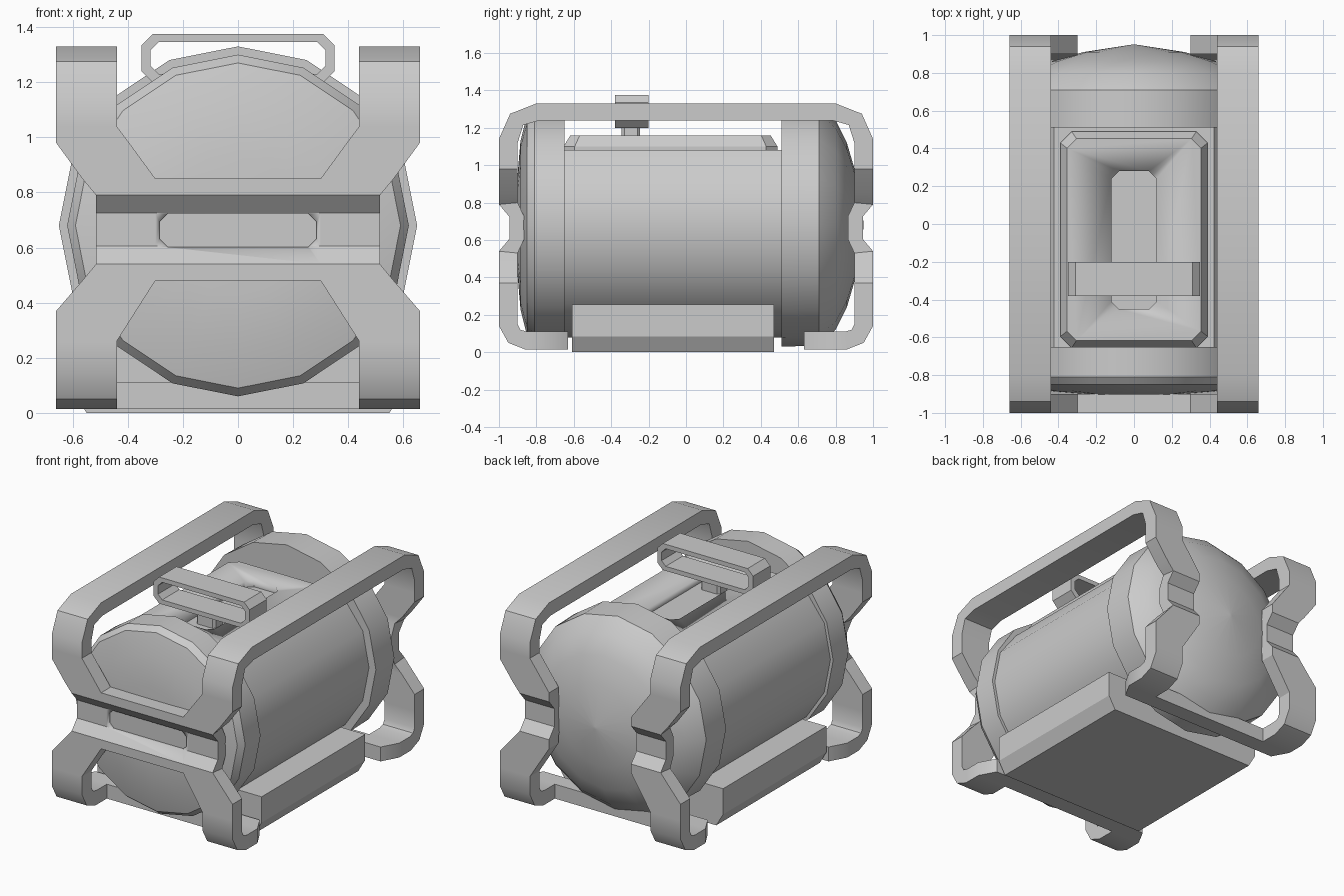
import bpy, bmesh, math
from mathutils import Vector

cube = bpy.data.objects.get("Cube")
if cube:
    bpy.data.objects.remove(cube, do_unlink=True)

grey = bpy.data.materials.new("plain grey")
grey.use_nodes = True
COLOUR = (0.6, 0.6, 0.6, 1)
grey.diffuse_color = COLOUR
grey.node_tree.nodes["Principled BSDF"].inputs["Base Color"].default_value = COLOUR


def loft(name, loops, cap=True, closed=False):
    """Skin a row of equal-sized point loops."""
    bm = bmesh.new()
    rows = [[bm.verts.new(p) for p in loop] for loop in loops]
    pairs = list(zip(rows, rows[1:])) + ([(rows[-1], rows[0])] if closed else [])
    for a, b in pairs:
        n = len(a)
        for i in range(n):
            bm.faces.new((a[i], a[(i + 1) % n], b[(i + 1) % n], b[i]))
    if cap and not closed:
        bm.faces.new(rows[0])
        bm.faces.new(rows[-1])
    bmesh.ops.remove_doubles(bm, verts=bm.verts, dist=1e-5)
    bmesh.ops.recalc_face_normals(bm, faces=bm.faces)
    mesh = bpy.data.meshes.new(name)
    bm.to_mesh(mesh)
    bm.free()
    mesh.materials.append(grey)
    ob = bpy.data.objects.new(name, mesh)
    bpy.context.collection.objects.link(ob)
    bpy.ops.object.select_all(action='DESELECT')
    bpy.context.view_layer.objects.active = ob
    ob.select_set(True)
    bpy.ops.object.shade_smooth_by_angle(angle=math.radians(30))
    return ob


def octagon(hx, hy, c):
    """Rectangle outline with cut corners."""
    return [(hx, hy - c), (hx - c, hy), (c - hx, hy), (-hx, hy - c),
            (-hx, c - hy), (c - hx, -hy), (hx - c, -hy), (hx, c - hy)]


def cut(target, cutter):
    """Subtract one part from another and discard the cutter."""
    mod = target.modifiers.new("cut", 'BOOLEAN')
    mod.operation, mod.object = 'DIFFERENCE', cutter
    cutter.hide_render = True
    bpy.context.view_layer.objects.active = target
    bpy.ops.object.modifier_apply(modifier=mod.name)
    bpy.data.objects.remove(cutter, do_unlink=True)


# Tank: sixteen-sided turned sections along y
AXIS = 0.68
SIDES = 16


def turned(name, profile, ceiling=9.0):
    loops = []
    for y, r in profile:
        angles = [math.tau * i / SIDES for i in range(SIDES)]
        loops.append([(r * math.sin(a), y, min(AXIS + r * math.cos(a), ceiling))
                      for a in angles])
    return loft(name, loops)


turned("tank_body", [(-0.7, 0.6), (0.6, 0.6)], ceiling=1.08)
turned("front_cap", [(-0.65, 0.62), (-0.81, 0.62), (-0.85, 0.59), (-0.885, 0.45),
                     (-0.902, 0.25), (-0.905, 0.02)])
turned("back_dome", [(0.51, 0.65), (0.71, 0.645), (0.8, 0.56), (0.86, 0.44),
                     (0.91, 0.27), (0.95, 0.01)])

# Raised top panel with a long slot
panel = loft("top_panel", [[(x, y - 0.083, z) for x, y in octagon(hx, hy, c)]
                           for hx, hy, c, z in [(0.39, 0.572, 0.06, 1.07),
                                                (0.39, 0.572, 0.06, 1.1),
                                                (0.355, 0.535, 0.05, 1.16)]])
cut(panel, loft("slot_cutter", [[(x, y - 0.085, z) for x, y in octagon(0.12, 0.365, 0.04)]
                                for z in (1.12, 1.2)]))

# Carrying handle on its stem
loft("handle_stem", [[(x, y - 0.295, z) for x, y in octagon(0.07, 0.05, 0.015)]
                     for z in (1.11, 1.22)])
outer, inner = octagon(0.35, 0.0875, 0.04), octagon(0.318, 0.058, 0.03)
loft("handle_loop", [[(x, y, z + 1.2875) for (x, z), y in
                      zip((o, o, i, i), (-0.38, -0.2, -0.2, -0.38))]
                     for o, i in zip(outer, inner)], closed=True)

# Base block with undercut sides
base = [(0.6, 0.255), (0.6, 0.085), (0.55, 0), (-0.55, 0), (-0.6, 0.085), (-0.6, 0.255)]
loft("base_block", [[(x, y, z) for x, z in base] for y in (-0.61, 0.47)])

# Guard rail stations: outer y, z, inner y, z, inner x, outer x
RAIL = [
    (0, 1.33, 0, 1.24, 0.44, 0.66), (0.8, 1.33, 0.78, 1.24, 0.44, 0.66),
    (0.94, 1.275, 0.87, 1.215, 0.44, 0.66), (1, 1.14, 0.9, 1.12, 0.44, 0.66),
    (1, 1.04, 0.9, 1.04, 0.44, 0.66), (1, 0.98, 0.9, 0.98, 0.395, 0.66),
    (1, 0.85, 0.9, 0.85, 0.3, 0.565), (1, 0.79, 0.9, 0.8, 0.3, 0.515),
    (0.945, 0.725, 0.865, 0.725, 0.3, 0.515), (0.945, 0.605, 0.865, 0.605, 0.3, 0.515),
    (1, 0.54, 0.9, 0.53, 0.3, 0.515), (1, 0.48, 0.9, 0.48, 0.3, 0.565),
    (1, 0.37, 0.9, 0.37, 0.37, 0.66), (1, 0.26, 0.9, 0.26, 0.44, 0.66),
    (1, 0.14, 0.9, 0.15, 0.44, 0.66), (0.95, 0.05, 0.885, 0.12, 0.44, 0.66),
    (0.86, 0.015, 0.85, 0.11, 0.44, 0.66), (0.74, 0.015, 0.74, 0.11, 0.44, 0.66),
    (0.63, 0.015, 0.63, 0.11, 0.44, 0.6),
]


def section(oy, oz, iy, iz, xi, xo, side=1, end=1):
    return [(side * xi, end * oy, oz), (side * xo, end * oy, oz),
            (side * xo, end * iy, iz), (side * xi, end * iy, iz)]


for side, label in ((1, "left"), (-1, "right")):
    front = [section(*s, side=side, end=-1) for s in reversed(RAIL)]
    back = [section(*s, side=side) for s in RAIL[1:]]
    loft(label + "_guard_rail", front + back)

# Front crossbar follows the pinched part of the rails
bar = loft("front_crossbar", [section(*s[:4], -0.3, 0.3, end=-1) for s in RAIL[6:12]])
cut(bar, loft("recess_cutter", [[(x, y, z + 0.663) for x, z in octagon(0.285, 0.061, 0.03)]
                                for y in (-1.1, -0.93)]))

# Floor bars joining the feet
for end, label in ((-1, "front"), (1, "back")):
    loft(label + "_floor_bar", [[(x, end * y, z) for y, z in
                                 ((0.63, 0.015), (0.74, 0.015), (0.74, 0.11), (0.63, 0.11))]
                                for x in (-0.45, 0.45)])
